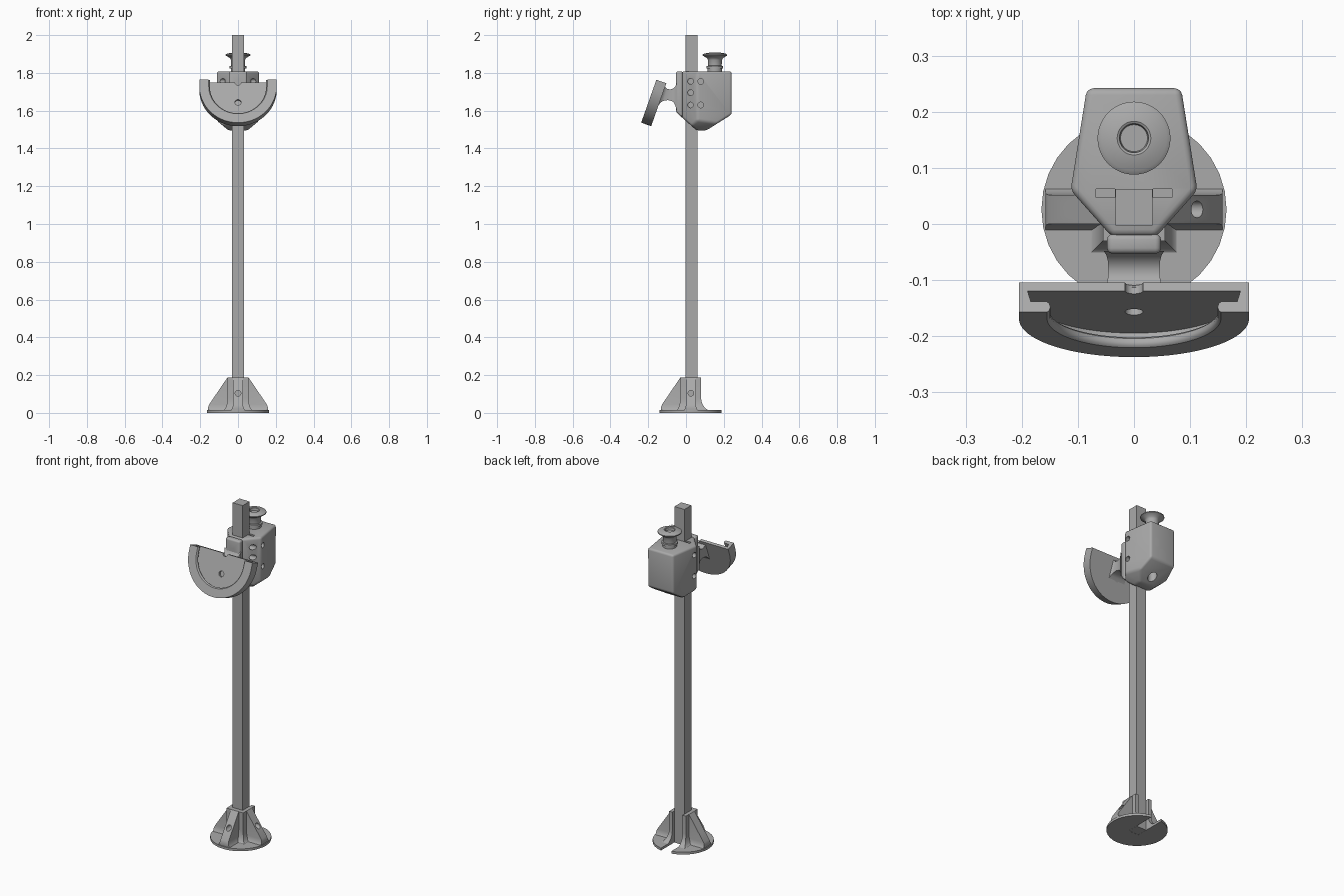
import bpy, bmesh
from math import pi, sin, cos, radians
from mathutils import Vector, Matrix

if "Cube" in bpy.data.objects:
    bpy.data.objects.remove(bpy.data.objects["Cube"])

grey = bpy.data.materials.new("plain grey")
grey.use_nodes = True
grey.diffuse_color = (0.4, 0.4, 0.4, 1)
grey.node_tree.nodes["Principled BSDF"].inputs["Base Color"].default_value = (0.4, 0.4, 0.4, 1)


def finish(name, bm, matrix=None):
    if matrix:
        bm.transform(matrix)
    bmesh.ops.recalc_face_normals(bm, faces=bm.faces)
    mesh = bpy.data.meshes.new(name)
    bm.to_mesh(mesh)
    bm.free()
    mesh.materials.append(grey)
    obj = bpy.data.objects.new(name, mesh)
    bpy.context.collection.objects.link(obj)
    return obj


def select(obj):
    bpy.ops.object.select_all(action='DESELECT')
    obj.select_set(True)
    bpy.context.view_layer.objects.active = obj


def smooth(obj):
    select(obj)
    bpy.ops.object.shade_smooth_by_angle(angle=radians(35))


def loft(name, rings, matrix=None, loop=False):
    """Skin a list of equal rings, capped at the ends or closed in a loop."""
    bm = bmesh.new()
    rows = [[bm.verts.new(p) for p in ring] for ring in rings]
    pairs = list(zip(rows, rows[1:])) + ([(rows[-1], rows[0])] if loop else [])
    for a, b in pairs:
        for i in range(len(a)):
            j = (i + 1) % len(a)
            bm.faces.new((a[i], a[j], b[j], b[i]))
    if not loop:
        bm.faces.new(rows[0])
        bm.faces.new(rows[-1])
    return finish(name, bm, matrix)


def rect(x0, x1, y0, y1, z):
    return [(x0, y0, z), (x1, y0, z), (x1, y1, z), (x0, y1, z)]


def box(name, x0, x1, y0, y1, z0, z1):
    return loft(name, [rect(x0, x1, y0, y1, z0), rect(x0, x1, y0, y1, z1)])


def cylinder(name, centre, direction, radius, depth):
    bm = bmesh.new()
    bmesh.ops.create_cone(bm, cap_ends=True, segments=32, radius1=radius, radius2=radius, depth=depth)
    turn = Vector(direction).to_track_quat('Z', 'Y').to_matrix().to_4x4()
    return finish(name, bm, Matrix.Translation(centre) @ turn)


def cut(obj, cutter):
    select(obj)
    mod = obj.modifiers.new("cut", 'BOOLEAN')
    mod.operation, mod.solver, mod.object = 'DIFFERENCE', 'EXACT', cutter
    bpy.ops.object.modifier_apply(modifier=mod.name)
    bpy.data.objects.remove(cutter)


def bevel(obj, width):
    select(obj)
    mod = obj.modifiers.new("bevel", 'BEVEL')
    mod.width, mod.segments, mod.angle_limit = width, 3, radians(25)
    bpy.ops.object.modifier_apply(modifier=mod.name)


def slice_off(obj, point, normal):
    bm = bmesh.new()
    bm.from_mesh(obj.data)
    geom = bm.verts[:] + bm.edges[:] + bm.faces[:]
    out = bmesh.ops.bisect_plane(bm, geom=geom, plane_co=point, plane_no=normal, clear_outer=True)
    edges = [e for e in out["geom_cut"] if isinstance(e, bmesh.types.BMEdge)]
    bmesh.ops.contextual_create(bm, geom=edges)
    bm.to_mesh(obj.data)
    bm.free()


# Square post
box("post", -0.033, 0.033, -0.003, 0.062, 0, 2)

# Foot: round plate and flared sleeve, slotted open towards the back
AXIS_Y = 0.026
plate = cylinder("foot_plate", (0, AXIS_Y, 0.007), (0, 0, 1), 0.165, 0.014)
rings = []
for i in range(9):
    f = 1 - cos(i / 8 * pi / 2)
    z = 0.01 + 0.07 * sin(i / 8 * pi / 2)
    f = 1 - f
    flare = 1 - sin(i / 8 * pi / 2)
    z = 0.01 + 0.07 * (1 - cos(i / 8 * pi / 2))
    rings.append(rect(-0.055 - 0.03 * flare, 0.055 + 0.03 * flare, -0.03 - 0.03 * flare, 0.08 + 0.06 * flare, z))
rings.append(rect(-0.055, 0.055, -0.03, 0.08, 0.187))
sleeve = loft("foot_sleeve", rings)
for part in (plate, sleeve):
    cut(part, box("slot", -0.034, 0.034, -0.004, 0.3, -0.1, 0.3))
    smooth(part)

# Three sloping ribs, each with a cross hole
for name, angle in (("right_rib", pi), ("front_rib", -pi / 2), ("left_rib", 0)):
    rings = []
    for z in (0.01, 0.014, 0.02, 0.03, 0.045, 0.187):
        half = 0.026 + 0.022 * max(0, 1 - z / 0.045) ** 2
        reach = min(0.158, 0.056 + (0.187 - z) * 0.68)
        rings.append(rect(0.04, reach, -half, half, z))
    rib = loft(name, rings, Matrix.Translation((0, AXIS_Y, 0)) @ Matrix.Rotation(angle, 4, 'Z'))
    centre = (0.1 * cos(angle), AXIS_Y + 0.1 * sin(angle), 0.104)
    cut(rib, cylinder("hole", centre, (cos(angle), sin(angle), 0), 0.015, 0.09))
    smooth(rib)

# Sliding housing: faceted outline with a tapered underside
half = [(0.04, -0.022), (0.113, 0.06), (0.084, 0.242)]
outline = half + [(-x, y) for x, y in reversed(half)]
housing = loft("housing", [[(x, y, z) for x, y in outline] for z in (1.495, 1.808)])
slice_off(housing, (0, 0.242, 1.58), (0, 0.085, -0.135))
slice_off(housing, (0, -0.022, 1.565), (0, -0.07, -0.08))
for s in (-1, 1):
    slice_off(housing, (s * 0.11, 0, 1.545), (s * 0.05, 0, -0.06))
bevel(housing, 0.012)
for y, heights in ((0.024, (1.63, 1.695, 1.755)), (0.078, (1.63, 1.755))):
    for z in heights:
        for s in (-1, 1):
            cut(housing, cylinder("hole", (s * 0.095, y, z), (1, 0, 0), 0.015, 0.09))
for s in (-1, 1):
    x0, x1 = sorted((s * 0.034, s * 0.068))
    cut(housing, box("slot", x0, x1, 0.047, 0.062, 1.75, 1.9))
cut(housing, cylinder("hole", (0, 0.153, 1.55), (0, 0, 1), 0.025, 0.2))
smooth(housing)

# Clamp plate on the front of the housing
clamp = box("clamp_plate", -0.048, 0.048, -0.053, -0.018, 1.56, 1.808)
slice_off(clamp, (0, -0.053, 1.595), (0, -0.06, -0.06))
bevel(clamp, 0.01)
cut(clamp, cylinder("hole", (0, -0.05, 1.742), (0, 1, 0), 0.015, 0.04))
smooth(clamp)

# Flared arm: half width, top y and z, bottom y and z
arm_path = [(0.054, -0.048, 1.745, -0.048, 1.60), (0.049, -0.056, 1.73, -0.056, 1.625),
            (0.046, -0.068, 1.717, -0.068, 1.648), (0.046, -0.085, 1.712, -0.095, 1.656),
            (0.047, -0.1, 1.716, -0.12, 1.652), (0.05, -0.109, 1.725, -0.135, 1.643),
            (0.056, -0.113, 1.732, -0.148, 1.625)]
arm = loft("arm", [[(-w, yt, zt), (w, yt, zt), (w, yb, zb), (-w, yb, zb)] for w, yt, zt, yb, zb in arm_path])
smooth(arm)

# Tilted holder: U-shaped path in its own frame, x across, y depth, z along
TILT = Matrix.Translation((0, -0.104, 1.745)) @ Matrix.Rotation(radians(-19.5), 4, 'X')
DROP = 0.036


def u_path(r, y):
    arc = [pi * i / 40 for i in range(41)]
    return [(r, y, 0)] + [(r * cos(a), y, -DROP - r * sin(a)) for a in arc] + [(-r, y, 0)]


back = loft("holder_back", [u_path(0.203, 0), u_path(0.203, -0.016)], TILT)
for z in (0, -0.113):
    hole = TILT @ Vector((0, -0.008, z))
    cut(back, cylinder("hole", hole, TILT.to_3x3() @ Vector((0, 1, 0)), 0.016, 0.08))
smooth(back)

# Grooved rim whose rounded lip overhangs the recess
section = [(0.205, 0), (0.205, -0.056), (0.155, -0.056), (0.151, -0.053), (0.149, -0.047),
           (0.151, -0.04), (0.156, -0.036), (0.184, -0.036), (0.19, -0.015), (0.19, 0)]
strips = [u_path(r, y) for r, y in section]
rim = loft("holder_rim", [list(ring) for ring in zip(*strips)], TILT)
smooth(rim)

# Pull knob turned on a vertical axis
knob_profile = [(0.001, 1.892), (0.024, 1.892), (0.026, 1.905), (0.03, 1.907), (0.058, 1.902),
                (0.065, 1.897), (0.065, 1.892), (0.058, 1.888), (0.042, 1.878), (0.037, 1.868),
                (0.036, 1.838), (0.044, 1.836), (0.044, 1.824), (0.038, 1.822), (0.038, 1.8), (0.001, 1.8)]
turns = [2 * pi * i / 48 for i in range(48)]
knob = loft("knob", [[(r * cos(a), 0.153 + r * sin(a), z) for a in turns] for r, z in knob_profile])
smooth(knob)
